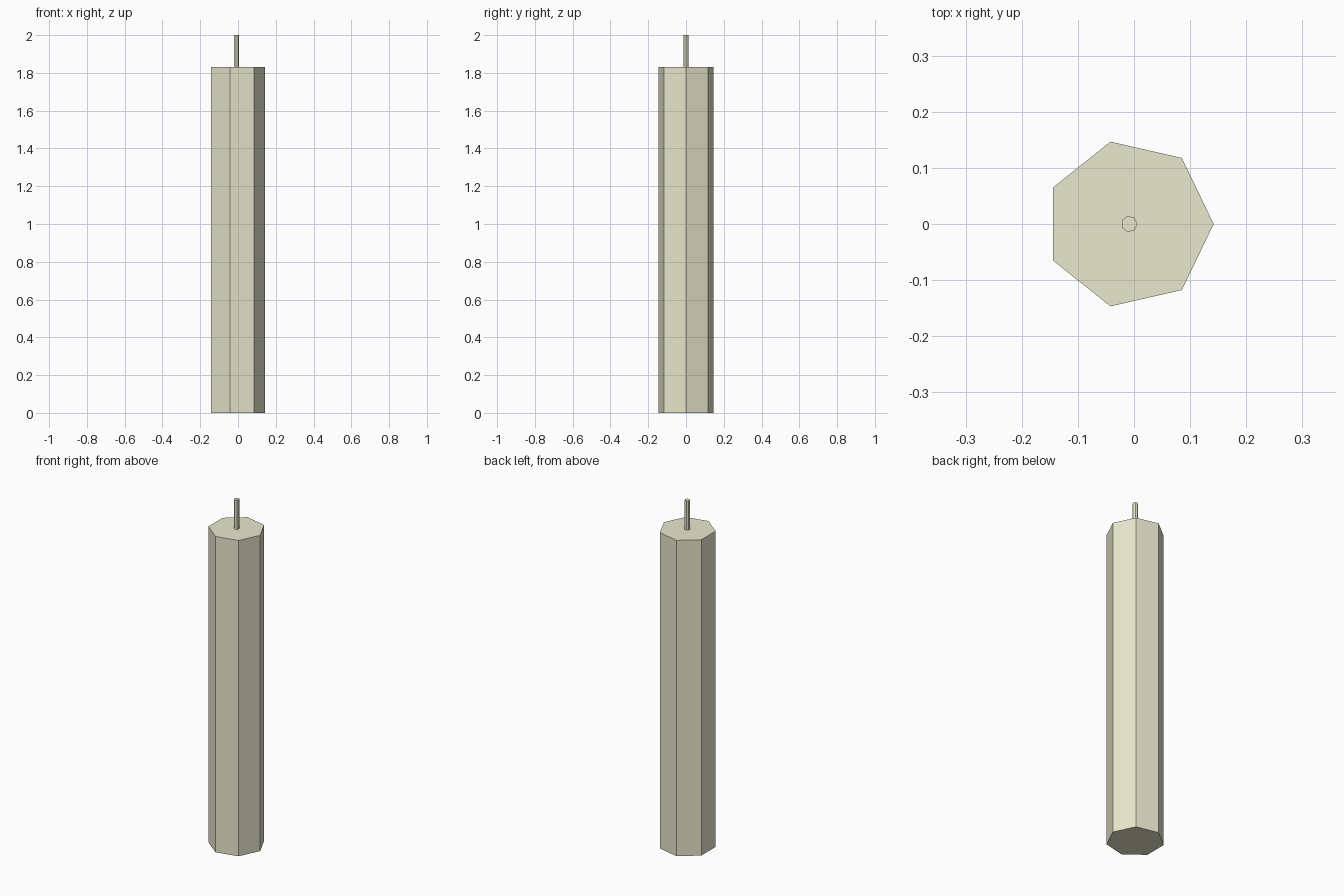
import bpy

if "Cube" in bpy.data.objects:
    bpy.data.objects.remove(bpy.data.objects["Cube"])

SIDES = 7
CENTRE_X = -0.0085  # a heptagon's bounds are off-centre from its axis

wax = bpy.data.materials.new("wax")
wax.diffuse_color = (0.82, 0.81, 0.62, 1)
wax.use_nodes = True
wax.node_tree.nodes["Principled BSDF"].inputs["Base Color"].default_value = wax.diffuse_color


def prism(name, radius, bottom, top):
    """Seven-sided upright prism with one corner pointing along +x."""
    bpy.ops.mesh.primitive_cylinder_add(
        vertices=SIDES, radius=radius, depth=top - bottom,
        location=(CENTRE_X, 0, (bottom + top) / 2),
        rotation=(0, 0, -1.5707963))  # first corner starts on +y
    obj = bpy.context.object
    obj.name = name
    obj.data.materials.append(wax)
    return obj


# Candle body
prism("candle_body", 0.1505, 0.0, 1.83)

# Wick, seated just inside the top
prism("wick", 0.0146, 1.825, 2.0)
